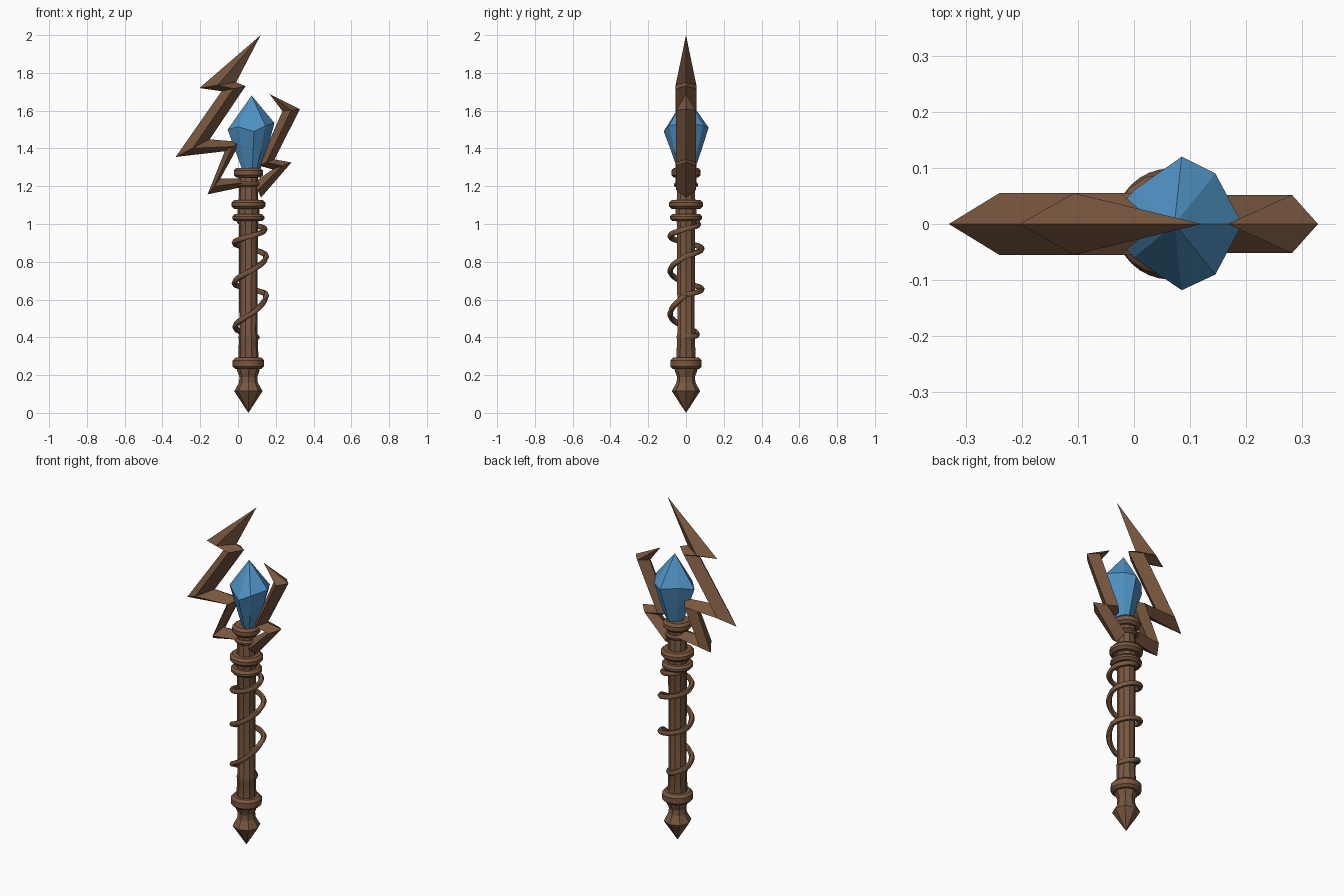
import bpy, bmesh, math
from mathutils import Vector

if "Cube" in bpy.data.objects:
    bpy.data.objects.remove(bpy.data.objects["Cube"])

CX = 0.055  # shaft axis


def material(name, rgb):
    m = bpy.data.materials.new(name)
    m.diffuse_color = (*rgb, 1)
    m.use_nodes = True
    m.node_tree.nodes["Principled BSDF"].inputs["Base Color"].default_value = m.diffuse_color
    return m


wood = material("brown wood", (0.19, 0.095, 0.05))
blue = material("blue crystal", (0.08, 0.29, 0.56))


def finish(bm, name, mat, smooth=None):
    bmesh.ops.remove_doubles(bm, verts=bm.verts, dist=1e-5)
    bmesh.ops.recalc_face_normals(bm, faces=bm.faces)
    me = bpy.data.meshes.new(name)
    bm.to_mesh(me)
    bm.free()
    me.materials.append(mat)
    ob = bpy.data.objects.new(name, me)
    bpy.context.collection.objects.link(ob)
    if smooth:
        bpy.ops.object.select_all(action='DESELECT')
        ob.select_set(True)
        bpy.context.view_layer.objects.active = ob
        bpy.ops.object.shade_smooth_by_angle(angle=math.radians(smooth))
    return ob


def loft(name, rings, mat, smooth=None):
    """Skin a list of equal-length point rings and cap both ends."""
    bm = bmesh.new()
    rows = [[bm.verts.new(p) for p in r] for r in rings]
    n = len(rows[0])
    for a, b in zip(rows, rows[1:]):
        for i in range(n):
            j = (i + 1) % n
            bm.faces.new((a[i], a[j], b[j], b[i]))
    for r in (rows[0], rows[-1]):
        if (r[0].co - r[1].co).length > 1e-4:
            bm.faces.new(r)
    return finish(bm, name, mat, smooth)


def lathe(name, profile, sides, smooth=None):
    rings = []
    for r, z in profile:
        rings.append([(CX + r * math.cos(2 * math.pi * i / sides),
                       r * math.sin(2 * math.pi * i / sides), z) for i in range(sides)])
    return loft(name, rings, wood, smooth)


def band(name, z0, z1, r):
    """Rounded collar around the shaft."""
    b = min(0.014, (z1 - z0) / 3)
    lathe(name, [(0.045, z0), (r - b, z0), (r, z0 + b), (r, z1 - b),
                 (r - b, z1), (0.045, z1)], 16, 35)


# Handle
lathe("pommel", [(0, 0), (0.075, 0.115), (0.05, 0.16), (0.047, 0.19), (0.06, 0.225), (0.06, 0.25)], 8)
lathe("shaft", [(0.05, 0.24), (0.053, 0.3), (0.05, 0.39), (0.053, 0.40), (0.048, 0.42),
                (0.05, 1.0), (0.058, 1.03), (0.058, 1.1), (0.05, 1.14), (0.052, 1.29)], 10, 30)
for name, z0, z1, r in (("lower_collar", 0.232, 0.292, 0.083),
                        ("middle_collar", 1.015, 1.052, 0.085),
                        ("upper_collar", 1.08, 1.127, 0.09),
                        ("neck_band", 1.195, 1.222, 0.064),
                        ("crystal_socket", 1.245, 1.297, 0.077)):
    band(name, z0, z1, r)

# Vine: quarter-turn heights, starting at the +x side and turning to the back
heights = [0.40, 0.41, 0.45, 0.52, 0.625, 0.655, 0.685, 0.75, 0.83, 0.87, 0.90, 0.935, 0.975, 1.0, 1.02]
steps = 8
path = []
for k in range((len(heights) - 1) * steps + 1):
    t = k / steps
    i = min(int(t), len(heights) - 2)
    f = t - i
    z = heights[i] + (heights[i + 1] - heights[i]) * f
    grow = min(1, max(0, (t - 0.5) / 1.8), max(0, (14.5 - t) / 3))
    r = 0.046 + 0.038 * grow
    a = t * math.pi / 2
    path.append(Vector((CX + 0.01 * grow + r * math.cos(a), r * math.sin(a), z)))
rings = []
for k, p in enumerate(path):
    tan = (path[min(k + 1, len(path) - 1)] - path[max(k - 1, 0)]).normalized()
    out = Vector((p.x - CX, p.y, 0))
    out = (out - tan * out.dot(tan)).normalized()
    side = tan.cross(out)
    rings.append([p + 0.015 * (out * math.cos(q * math.pi / 3) + side * math.sin(q * math.pi / 3))
                  for q in range(6)])
loft("vine", rings, wood, 60)


# Lightning prongs: left/right edge pairs with a raised ridge on both faces
def bolt(name, pairs, depth):
    rings = []
    for lx, lz, rx, rz in pairs:
        d = 0 if (lx, lz) == (rx, rz) else depth
        mx, mz = (lx + rx) / 2, (lz + rz) / 2
        rings.append([(lx, 0, lz), (mx, -d, mz), (rx, 0, rz), (mx, d, mz)])
    loft(name, rings, wood)


bolt("left_bolt", [(0.12, 2.0, 0.12, 2.0), (-0.204, 1.72, -0.01, 1.75),
                   (-0.087, 1.703, 0.04, 1.73), (-0.33, 1.355, -0.15, 1.448),
                   (-0.07, 1.385, 0.013, 1.435), (-0.161, 1.157, -0.093, 1.241),
                   (0.02, 1.195, 0.02, 1.24)], 0.055)
bolt("right_bolt", [(0.167, 1.688, 0.167, 1.688), (0.235, 1.597, 0.328, 1.608),
                    (0.108, 1.31, 0.193, 1.342), (0.183, 1.289, 0.283, 1.326),
                    (0.085, 1.22, 0.122, 1.14)], 0.052)

# Crystal: tip, uneven girdle, waist and foot
girdle = [(-0.055, 0.0, 1.50), (0.0, -0.06, 1.515), (0.085, -0.118, 1.49), (0.145, -0.09, 1.52),
          (0.193, 0.0, 1.535), (0.145, 0.09, 1.52), (0.085, 0.12, 1.51), (0.0, 0.06, 1.515)]


def shrunk(f, z):
    return [(0.07 + (x - 0.07) * f, y * f, z) for x, y, _ in girdle]


loft("crystal", [[(0.072, 0, 1.68)] * 8, girdle, shrunk(0.68, 1.39), shrunk(0.36, 1.28)], blue)
